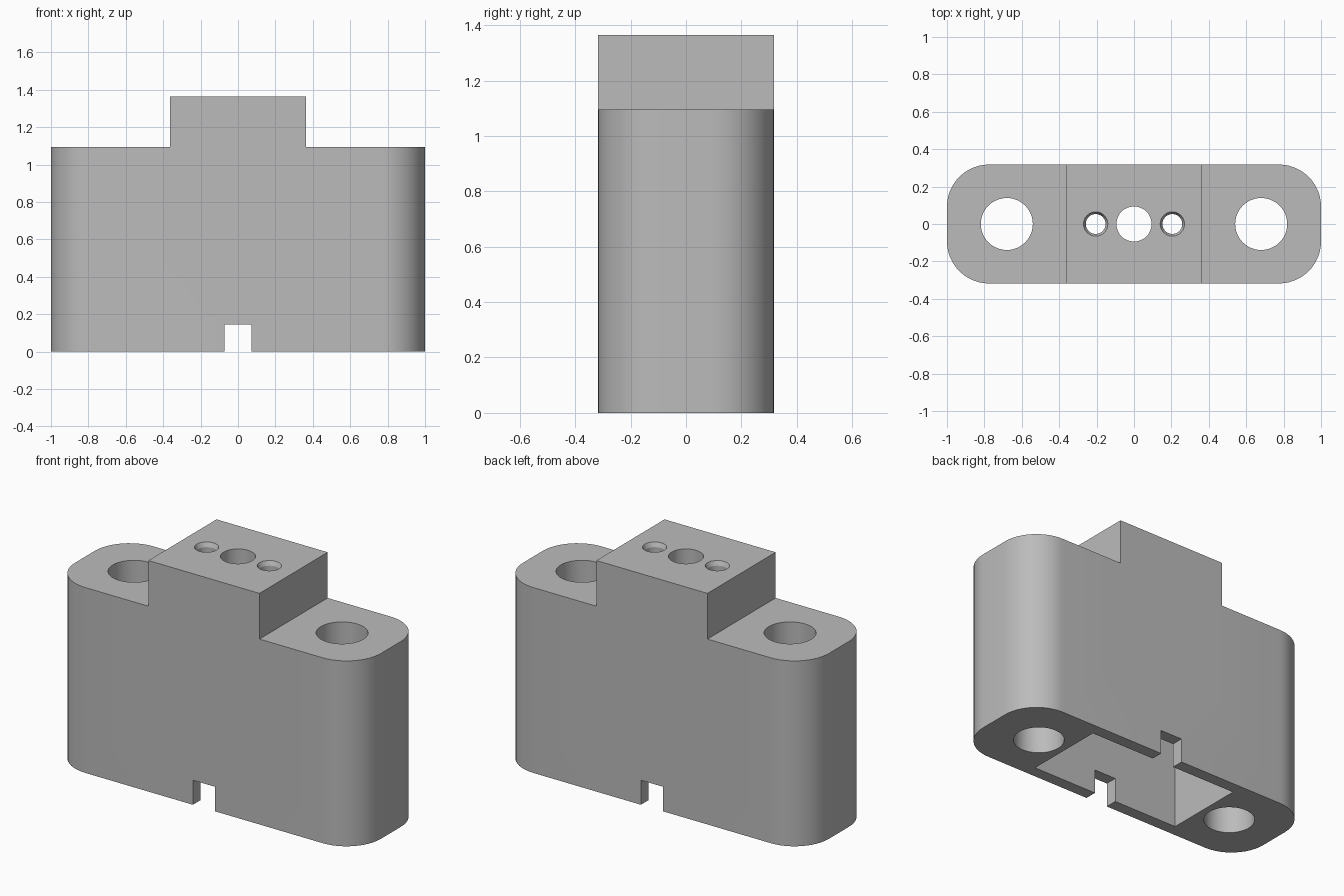
import bpy, bmesh, math

if "Cube" in bpy.data.objects:
    bpy.data.objects.remove(bpy.data.objects["Cube"])

HALF_DEPTH = 0.318
SHOULDER_Z, TOP_Z = 1.095, 1.365
CEILING_Z = 0.95

grey = bpy.data.materials.new("plain grey")
grey.use_nodes = True
colour = (0.5, 0.5, 0.5, 1)
grey.diffuse_color = colour
grey.node_tree.nodes["Principled BSDF"].inputs["Base Color"].default_value = colour


def prism(name, outline, z0, z1):
    """Extrude a flat outline from z0 up to z1."""
    bm = bmesh.new()
    base = bm.faces.new([bm.verts.new((x, y, z0)) for x, y in outline])
    new = bmesh.ops.extrude_face_region(bm, geom=[base])["geom"]
    for v in new:
        if isinstance(v, bmesh.types.BMVert):
            v.co.z = z1
    bmesh.ops.recalc_face_normals(bm, faces=bm.faces)
    mesh = bpy.data.meshes.new(name)
    bm.to_mesh(mesh)
    bm.free()
    mesh.materials.append(grey)
    obj = bpy.data.objects.new(name, mesh)
    bpy.context.collection.objects.link(obj)
    return obj


def rectangle(hx, hy):
    return [(-hx, -hy), (hx, -hy), (hx, hy), (-hx, hy)]


def rounded_rectangle(hx, hy, r, steps=12):
    points = []
    for quarter, (sx, sy) in enumerate([(1, 1), (-1, 1), (-1, -1), (1, -1)]):
        for i in range(steps + 1):
            a = (quarter + i / steps) * math.pi / 2
            points.append((sx * (hx - r) + r * math.cos(a), sy * (hy - r) + r * math.sin(a)))
    return points


def hole(name, x, r_low, r_high, z0, z1):
    """Round cutter, tapered when the radii differ."""
    bpy.ops.mesh.primitive_cone_add(vertices=48, radius1=r_low, radius2=r_high,
                                    depth=z1 - z0, location=(x, 0, (z0 + z1) / 2))
    obj = bpy.context.object
    obj.name = name
    obj.data.materials.append(grey)
    return obj


def combine(target, other, operation):
    """Apply a boolean and remove the helper."""
    mod = target.modifiers.new(operation, 'BOOLEAN')
    mod.operation, mod.solver, mod.object = operation, 'EXACT', other
    bpy.context.view_layer.objects.active = target
    bpy.ops.object.modifier_apply(modifier=mod.name)
    bpy.data.objects.remove(other)


# Rounded body with the square raised block across its middle
body = prism("housing", rounded_rectangle(1, HALF_DEPTH, 0.225), 0, SHOULDER_Z)
combine(body, prism("raised_block", rectangle(0.363, HALF_DEPTH), 0.5, TOP_Z), 'UNION')

# Hollow underside and the slot through both long walls
combine(body, prism("cavity", rectangle(0.5, 0.246), -0.1, CEILING_Z), 'DIFFERENCE')
combine(body, prism("cable_slot", rectangle(0.0725, 0.5), -0.1, 0.145), 'DIFFERENCE')

# Bolt holes in the shoulders, countersunk screw holes in the block
for x in (-1, 1):
    combine(body, hole("bolt_hole", x * 0.68, 0.139, 0.139, -0.1, 1.3), 'DIFFERENCE')
    combine(body, hole("screw_hole", x * 0.205, 0.053, 0.053, 0.8, 1.5), 'DIFFERENCE')
    combine(body, hole("countersink", x * 0.205, 0.053, 0.077, TOP_Z - 0.025, TOP_Z + 0.025), 'DIFFERENCE')

# Central hole
combine(body, hole("centre_hole", 0, 0.094, 0.094, 0.8, 1.5), 'DIFFERENCE')

# Smooth the curved walls, keep the edges crisp
bpy.ops.object.select_all(action='DESELECT')
body.select_set(True)
bpy.context.view_layer.objects.active = body
bpy.ops.object.shade_smooth_by_angle(angle=math.radians(25))
